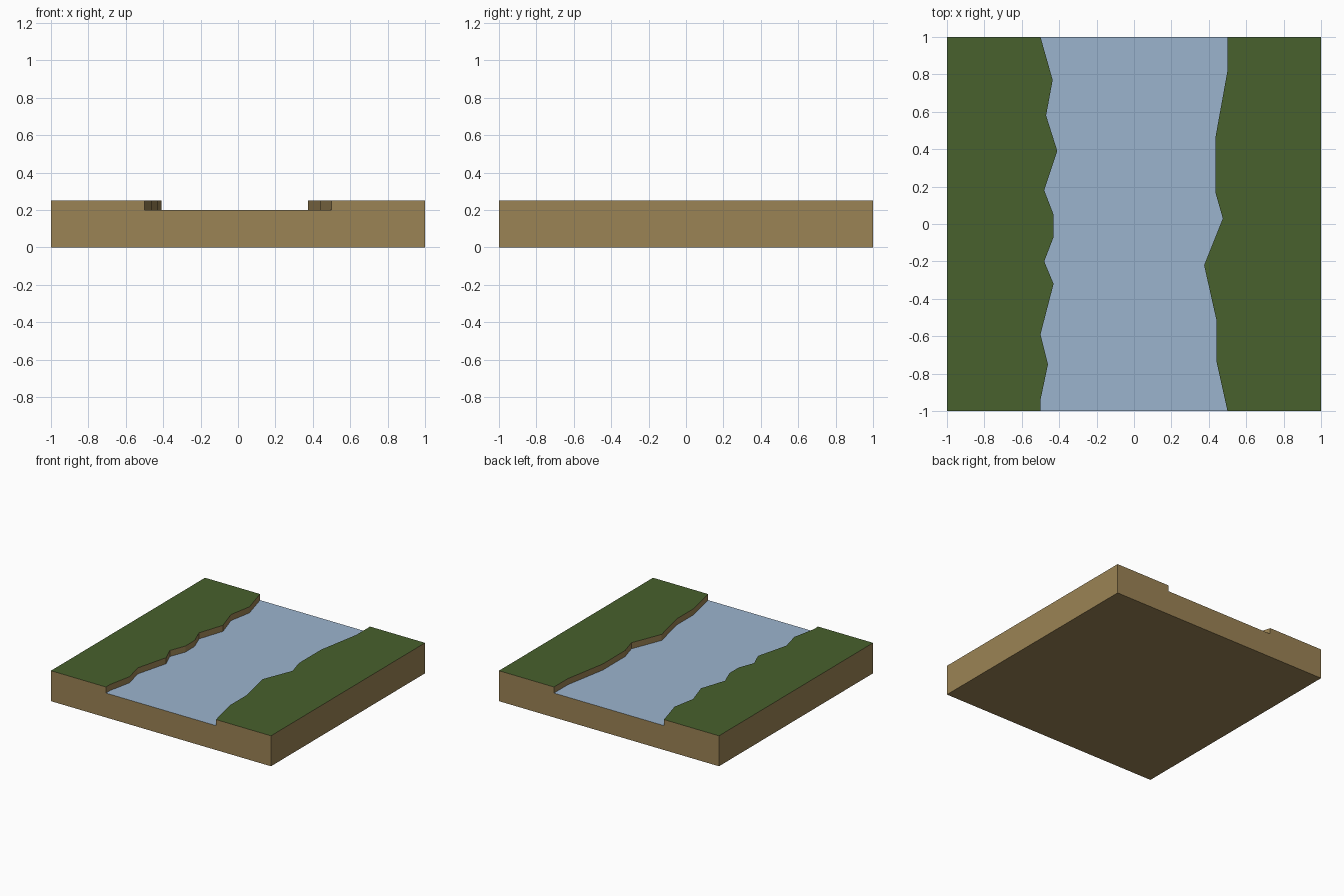
import bpy
import bmesh

if "Cube" in bpy.data.objects:
    bpy.data.objects.remove(bpy.data.objects["Cube"], do_unlink=True)

WATER_Z, GRASS_Z = 0.2, 0.25


def make_material(name, rgb):
    mat = bpy.data.materials.new(name)
    mat.use_nodes = True
    mat.diffuse_color = (*rgb, 1)
    mat.node_tree.nodes["Principled BSDF"].inputs["Base Color"].default_value = (*rgb, 1)
    return mat


earth = make_material("earth brown", (0.33, 0.228, 0.09))
grass = make_material("grass green", (0.065, 0.119, 0.026))
water = make_material("river blue", (0.33, 0.456, 0.617))


def slab(name, outline, bottom, top, top_material, closed_bottom):
    """Extrude an outline upwards; the top face takes its own colour."""
    bm = bmesh.new()
    floor = bm.faces.new([bm.verts.new((x, y, bottom)) for x, y in outline])
    result = bmesh.ops.extrude_face_region(bm, geom=[floor], use_keep_orig=True)
    raised = [v for v in result["geom"] if isinstance(v, bmesh.types.BMVert)]
    bmesh.ops.translate(bm, verts=raised, vec=(0, 0, top - bottom))
    bmesh.ops.recalc_face_normals(bm, faces=bm.faces)
    for face in bm.faces:
        face.material_index = int(face.normal.z > 0.5)
    if not closed_bottom:
        under = [f for f in bm.faces if f.normal.z < -0.5]
        bmesh.ops.delete(bm, geom=under, context='FACES_ONLY')
    mesh = bpy.data.meshes.new(name)
    bm.to_mesh(mesh)
    bm.free()
    mesh.materials.append(earth)
    mesh.materials.append(top_material)
    obj = bpy.data.objects.new(name, mesh)
    bpy.context.collection.objects.link(obj)
    return obj


# Shorelines, listed from back to front
right_shore = [(-0.5, 1), (-0.435, 0.77), (-0.47, 0.58), (-0.41, 0.39),
               (-0.48, 0.18), (-0.43, 0.05), (-0.43, -0.07), (-0.48, -0.2),
               (-0.43, -0.32), (-0.5, -0.59), (-0.46, -0.75), (-0.5, -0.94), (-0.5, -1)]
left_shore = [(0.5, 1), (0.5, 0.82), (0.435, 0.46), (0.435, 0.17), (0.475, 0.03),
              (0.375, -0.22), (0.44, -0.51), (0.44, -0.73), (0.5, -1)]

# Earth block, whose open top is filled by the river surface and the banks
block = slab("earth_block", [(-1, -1), (1, -1), (1, 1), (-1, 1)], 0, WATER_Z, water, True)
bm = bmesh.new()
bm.from_mesh(block.data)
bmesh.ops.delete(bm, geom=[f for f in bm.faces if f.normal.z > 0.5], context='FACES_ONLY')
bm.to_mesh(block.data)
bm.free()

# River surface
river_mesh = bpy.data.meshes.new("river_surface")
river_outline = right_shore + left_shore[::-1]
river_mesh.from_pydata([(x, y, WATER_Z) for x, y in river_outline], [],
                       [list(range(len(river_outline)))])
river_mesh.materials.append(water)
bpy.context.collection.objects.link(bpy.data.objects.new("river_surface", river_mesh))

# Grassy banks
slab("right_bank", right_shore + [(-1, -1), (-1, 1)], WATER_Z, GRASS_Z, grass, False)
slab("left_bank", left_shore + [(1, -1), (1, 1)], WATER_Z, GRASS_Z, grass, False)
